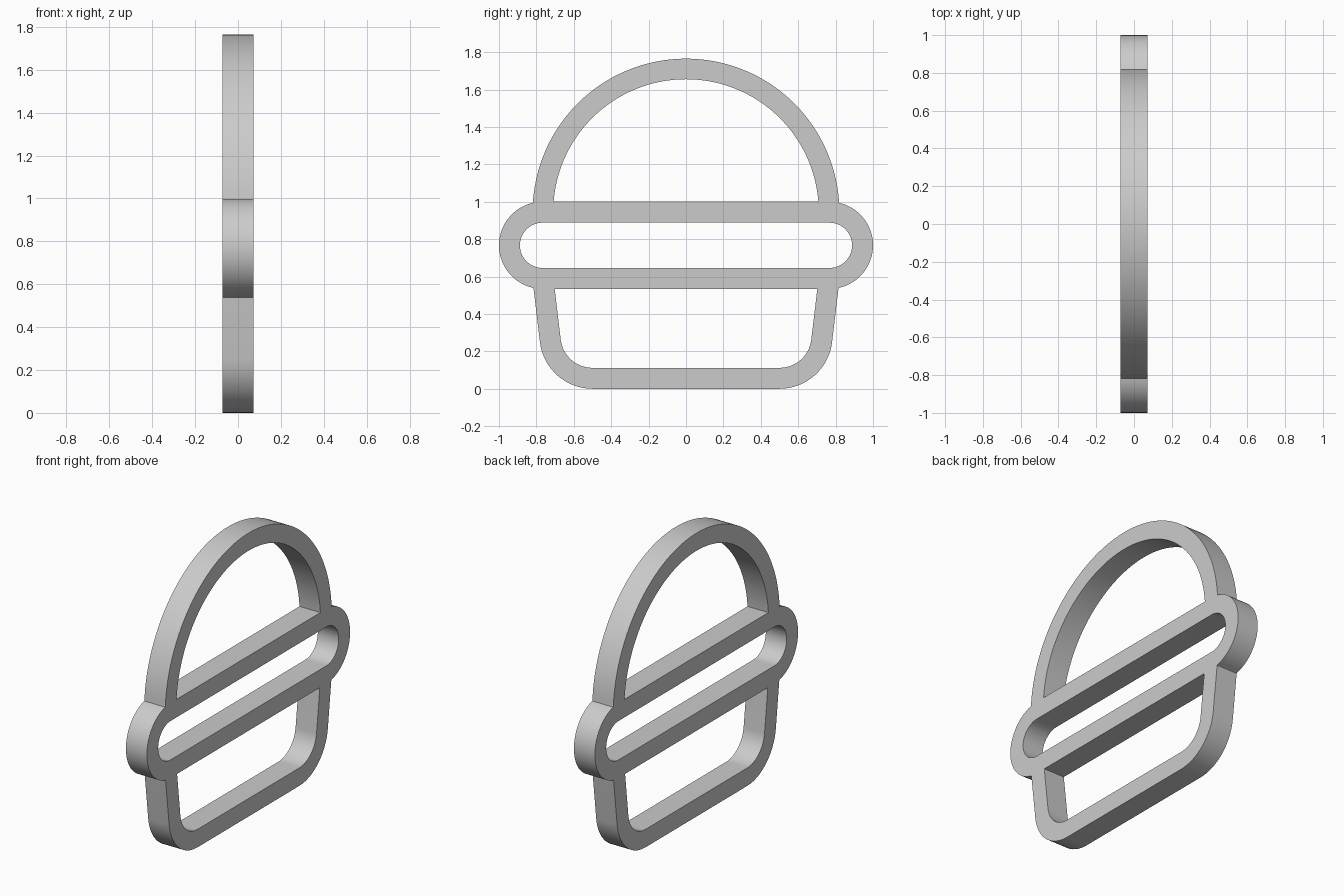
import bpy, bmesh
from math import sin, cos, radians, sqrt, atan2, degrees
from mathutils import Matrix

if "Cube" in bpy.data.objects:
    bpy.data.objects.remove(bpy.data.objects["Cube"])

HALF_DEPTH = 0.072
DOME_Z, DOME_OUT, DOME_IN = 0.945, 0.82, 0.71
BAND_Y, BAND_Z, BAND_OUT, BAND_IN = 0.767, 0.767, 0.233, 0.121
BASE_Y, BASE_Z, BASE_OUT, BASE_IN = 0.5, 0.283, 0.283, 0.171
TILT = 6.8  # lean of the lower walls, degrees


def arc(cy, cz, r, start, end, steps):
    """Points on an arc, angles in degrees."""
    angles = [radians(start + (end - start) * i / steps) for i in range(steps + 1)]
    return [(cy + r * cos(a), cz + r * sin(a)) for a in angles]


def mirrored(half):
    """Close a half outline (y >= 0) with its mirror image."""
    return half + [(-y, z) for y, z in reversed(half) if y > 1e-4]


def wall_top(r, z):
    """Point at height z on the leaning wall tangent to the base corner."""
    t = radians(TILT)
    y, z0 = BASE_Y + r * cos(t), BASE_Z - r * sin(t)
    return (y + (z - z0) * sin(t) / cos(t), z)


# Outer silhouette: base corner, leaning wall, band end, dome
join_y = DOME_OUT - 0.001
join_z = BAND_Z + sqrt(BAND_OUT**2 - (join_y - BAND_Y)**2)
band_angle = degrees(atan2(join_z - BAND_Z, join_y - BAND_Y))
dome_angle = degrees(atan2(join_z - DOME_Z, join_y))
outer = mirrored(
    arc(BASE_Y, BASE_Z, BASE_OUT, -90, -TILT, 16)
    + [wall_top(BASE_OUT, BAND_Z - BAND_OUT + 0.004)]
    + arc(BAND_Y, BAND_Z, BAND_OUT, -band_angle, band_angle, 32)
    + arc(0, DOME_Z, DOME_OUT, dome_angle, 90, 40)[1:])

# Three openings
floor_z = BAND_Z + BAND_OUT
start = degrees(atan2(floor_z - DOME_Z, sqrt(DOME_IN**2 - (floor_z - DOME_Z)**2)))
dome_hole = mirrored(arc(0, DOME_Z, DOME_IN, start, 90, 40))
band_hole = mirrored(arc(BAND_Y, BAND_Z, BAND_IN, -90, 90, 28))
base_hole = mirrored(arc(BASE_Y, BASE_Z, BASE_IN, -90, -TILT, 16)
                     + [wall_top(BASE_IN, BAND_Z - BAND_OUT)])

# Filled flat curve extruded to the plate thickness
curve = bpy.data.curves.new("frame_profile", "CURVE")
curve.dimensions = "2D"
curve.fill_mode = "BOTH"
curve.extrude = HALF_DEPTH
for loop in (outer, dome_hole, band_hole, base_hole):
    spline = curve.splines.new("POLY")
    spline.points.add(len(loop) - 1)
    for point, (y, z) in zip(spline.points, loop):
        point.co = (y, z, 0, 1)
    spline.use_cyclic_u = True
profile = bpy.data.objects.new("frame_profile", curve)
bpy.context.collection.objects.link(profile)
bpy.context.view_layer.update()
graph = bpy.context.evaluated_depsgraph_get()
mesh = bpy.data.meshes.new_from_object(profile.evaluated_get(graph))
bpy.data.objects.remove(profile)

# Stand the plate up: profile in the YZ plane, thickness along X
mesh.transform(Matrix(((0, 0, 1, 0), (1, 0, 0, 0), (0, 1, 0, 0), (0, 0, 0, 1))))
bm = bmesh.new()
bm.from_mesh(mesh)
bmesh.ops.remove_doubles(bm, verts=bm.verts, dist=1e-5)
bmesh.ops.recalc_face_normals(bm, faces=bm.faces)
bm.to_mesh(mesh)
bm.free()

# Single grey material
grey = bpy.data.materials.new("light_grey")
grey.use_nodes = True
grey.diffuse_color = (0.6, 0.6, 0.6, 1)
grey.node_tree.nodes["Principled BSDF"].inputs["Base Color"].default_value = (0.6, 0.6, 0.6, 1)
mesh.materials.clear()
mesh.materials.append(grey)

frame = bpy.data.objects.new("burger_frame", mesh)
bpy.context.collection.objects.link(frame)
bpy.ops.object.select_all(action="DESELECT")
frame.select_set(True)
bpy.context.view_layer.objects.active = frame
bpy.ops.object.shade_smooth_by_angle(angle=radians(30))
